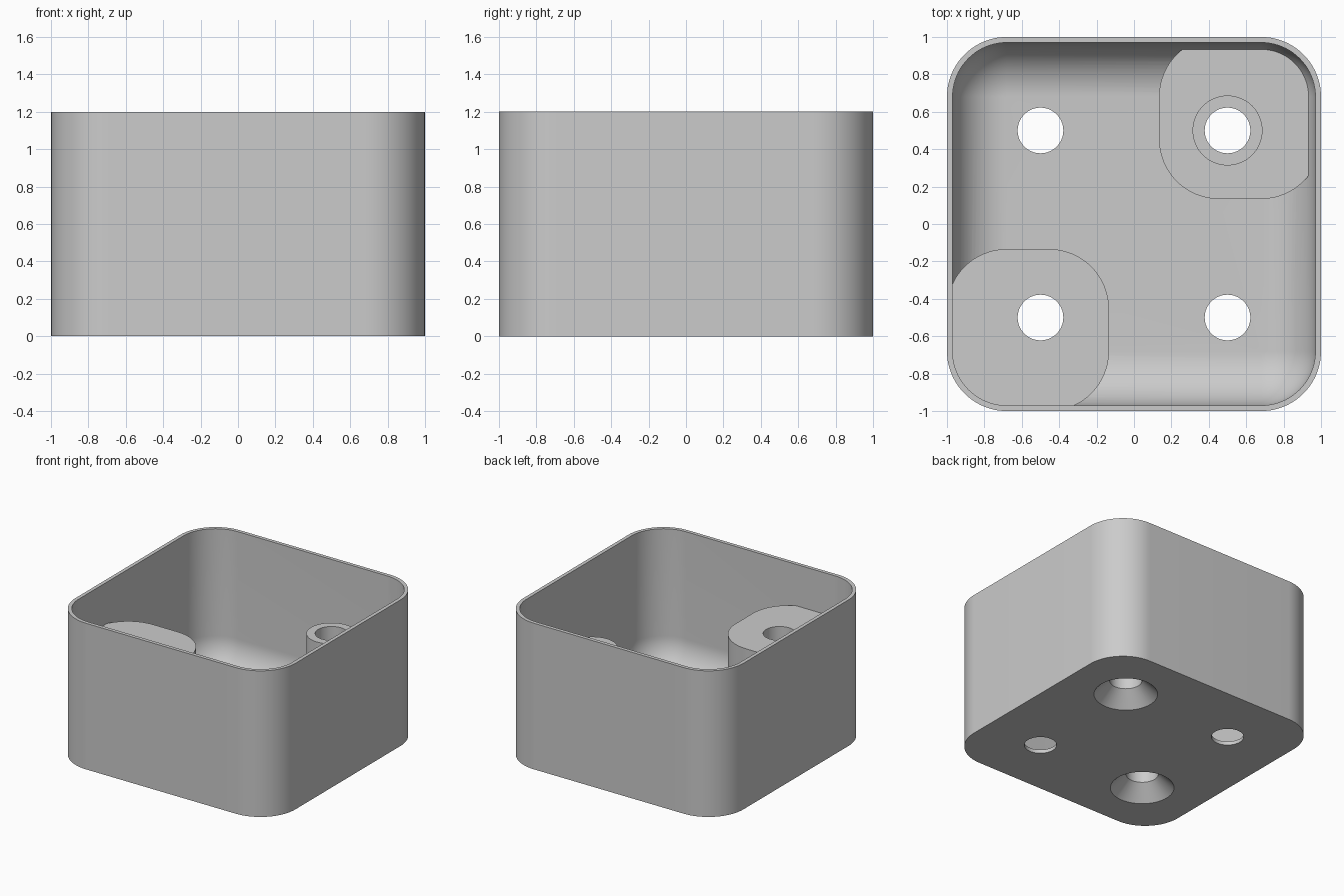
import bpy, bmesh
from math import sin, cos, pi

cube = bpy.data.objects.get("Cube")
if cube:
    bpy.data.objects.remove(cube, do_unlink=True)

HEIGHT, WALL, RADIUS = 1.2, 0.03, 0.32
INNER = RADIUS - WALL
BOSS_TOP, PAD_TOP = 0.86, 0.18
HOLE, SINK = 0.122, 0.24
SEGMENTS = 20

grey = bpy.data.materials.new("light_grey")
grey.use_nodes = True
grey.diffuse_color = (0.6, 0.6, 0.6, 1)
grey.node_tree.nodes["Principled BSDF"].inputs["Base Color"].default_value = (0.6, 0.6, 0.6, 1)


def rounded_square(half, radius, z, cx=0, cy=0):
    """Outline of a square with round corners."""
    points = []
    core = half - radius
    for corner in range(4):
        start = corner * pi / 2
        sx = 1 if corner in (0, 3) else -1
        sy = 1 if corner < 2 else -1
        for i in range(SEGMENTS + 1):
            a = start + i * pi / 2 / SEGMENTS
            points.append((cx + sx * core + radius * cos(a),
                           cy + sy * core + radius * sin(a), z))
    return points


def circle(radius, z, cx, cy, sides=64):
    return [(cx + radius * cos(2 * pi * i / sides),
             cy + radius * sin(2 * pi * i / sides), z) for i in range(sides)]


def loft(name, outlines):
    """Closed solid through outlines stacked from bottom to top."""
    bm = bmesh.new()
    loops = [[bm.verts.new(p) for p in outline] for outline in outlines]
    count = len(loops[0])
    for low, high in zip(loops, loops[1:]):
        for i in range(count):
            j = (i + 1) % count
            bm.faces.new((low[i], low[j], high[j], high[i]))
    bm.faces.new(loops[0][::-1])
    bm.faces.new(loops[-1])
    bmesh.ops.remove_doubles(bm, verts=bm.verts, dist=1e-5)
    bmesh.ops.recalc_face_normals(bm, faces=bm.faces)
    mesh = bpy.data.meshes.new(name)
    bm.to_mesh(mesh)
    bm.free()
    mesh.materials.append(grey)
    obj = bpy.data.objects.new(name, mesh)
    bpy.context.collection.objects.link(obj)
    return obj


def cut(target, cutter):
    """Subtract the cutter for good and delete it."""
    mod = target.modifiers.new("cut", 'BOOLEAN')
    mod.operation = 'DIFFERENCE'
    mod.solver = 'EXACT'
    mod.object = cutter
    bpy.context.view_layer.objects.active = target
    bpy.ops.object.modifier_apply(modifier=mod.name)
    bpy.data.objects.remove(cutter, do_unlink=True)


# Outer block
box = loft("open_box", [rounded_square(1, RADIUS, z) for z in (0, HEIGHT)])

# Cavity with a round fillet between floor and walls
outlines = []
for step in range(SEGMENTS + 1):
    a = pi / 2 * (1 - step / SEGMENTS)
    inset = INNER * (1 - cos(a))
    outlines.append(rounded_square(1 - WALL - inset, INNER - inset,
                                   WALL + INNER * (1 - sin(a))))
outlines.append(rounded_square(1 - WALL, INNER, HEIGHT + 0.1))
cavity = loft("cavity", outlines)

# Corner pads and the round boss stay solid inside the cavity
for side, top in ((1, PAD_TOP), (-1, BOSS_TOP)):
    centre = side * 0.567
    cut(cavity, loft("corner_pad", [rounded_square(0.433, RADIUS, z, centre, centre)
                                    for z in (-0.5, top)]))
cut(cavity, loft("screw_boss", [circle(0.187, z, 0.5, 0.5) for z in (-0.5, BOSS_TOP)]))
cut(box, cavity)

# Four through holes, countersunk from below under the pads
for x in (-0.5, 0.5):
    for y in (-0.5, 0.5):
        if x == y:
            depth = SINK - HOLE
            profile = ((SINK + 0.1, -0.1), (HOLE, depth), (HOLE, 1))
        else:
            profile = ((HOLE, -0.1), (HOLE, 1))
        cut(box, loft("screw_hole", [circle(r, z, x, y) for r, z in profile]))

# Smooth curves, sharp edges
bpy.ops.object.select_all(action='DESELECT')
box.select_set(True)
bpy.context.view_layer.objects.active = box
bpy.ops.object.shade_smooth_by_angle(angle=pi / 6)
